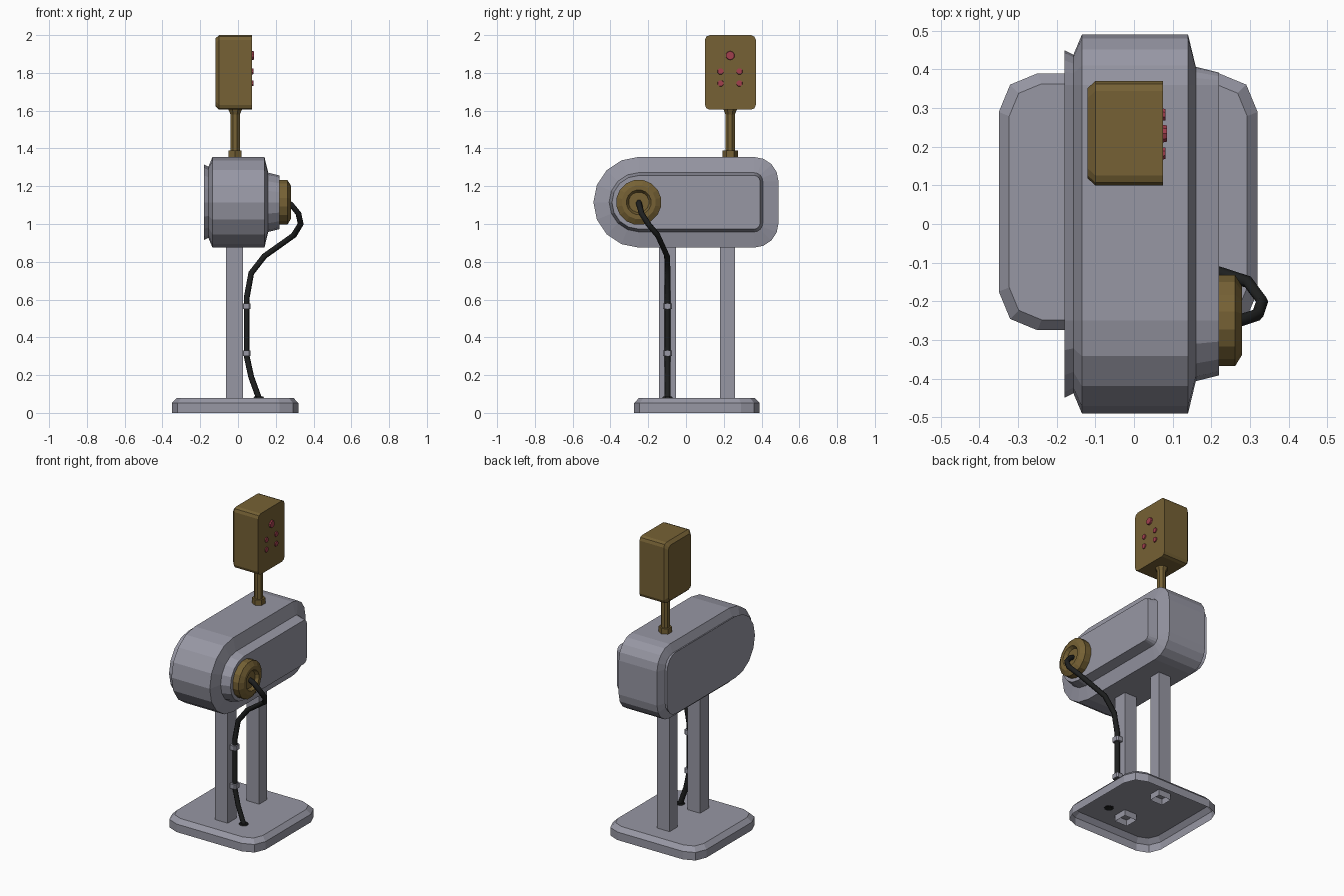
import bpy, bmesh
from math import sin, cos, pi

old = bpy.data.objects.get("Cube")
if old:
    bpy.data.objects.remove(old, do_unlink=True)


def material(name, rgb):
    m = bpy.data.materials.new(name)
    m.use_nodes = True
    m.diffuse_color = (*rgb, 1)
    m.node_tree.nodes["Principled BSDF"].inputs["Base Color"].default_value = (*rgb, 1)
    return m


GREY = material("blue grey", (0.31, 0.31, 0.37))
GOLD = material("dull gold", (0.18, 0.12, 0.035))
BLACK = material("cable black", (0.013, 0.014, 0.014))
RED = material("button red", (0.36, 0.05, 0.075))


def rounded(a0, a1, b0, b1, r_low, r_high, seg):
    """Rounded rectangle, with one corner radius at the a0 end and one at a1."""
    corners = [(a1 - r_high, b1 - r_high, r_high, 0), (a0 + r_low, b1 - r_low, r_low, 1),
               (a0 + r_low, b0 + r_low, r_low, 2), (a1 - r_high, b0 + r_high, r_high, 3)]
    return [(a + r * cos((q + i / seg) * pi / 2), b + r * sin((q + i / seg) * pi / 2))
            for a, b, r, q in corners for i in range(seg + 1)]


def circle(a, b, r, n):
    return [(a + r * cos((i + 0.5) * 2 * pi / n), b + r * sin((i + 0.5) * 2 * pi / n))
            for i in range(n)]


def loft(name, axis, layers, mat, cap_start=True):
    """Skin a list of (position, outline) layers along the x or z axis."""
    bm = bmesh.new()
    rings = []
    for t, outline in layers:
        rings.append([bm.verts.new((t, a, b) if axis == "x" else (a, b, t))
                      for a, b in outline])
    for lower, upper in zip(rings, rings[1:]):
        for i in range(len(lower)):
            j = (i + 1) % len(lower)
            bm.faces.new((lower[i], lower[j], upper[j], upper[i]))
    if cap_start:
        bm.faces.new(rings[0][::-1])
    bm.faces.new(rings[-1])
    bmesh.ops.remove_doubles(bm, verts=bm.verts, dist=0.0005)
    bmesh.ops.recalc_face_normals(bm, faces=bm.faces)
    mesh = bpy.data.meshes.new(name)
    bm.to_mesh(mesh)
    bm.free()
    mesh.materials.append(mat)
    obj = bpy.data.objects.new(name, mesh)
    bpy.context.collection.objects.link(obj)
    return obj


# Base plate: a hollow tray, open underneath
def base_outline(inset):
    r = 0.1 - inset * 0.6
    return rounded(-0.35 + inset, 0.32 - inset, -0.275 + inset, 0.39 - inset, r, r, 2)


loft("base_plate", "z", [(0, base_outline(0)), (0.052, base_outline(0)),
                         (0.08, base_outline(0.027))], GREY, cap_start=False)

# Two square posts, open at the foot
for name, y, half in (("front_post", -0.098, 0.045), ("rear_post", 0.22, 0.04)):
    box = [(-0.064, y - half), (0.026, y - half), (0.026, y + half), (-0.064, y + half)]
    loft(name, "z", [(0.04, box), (0.9, box)], GREY, cap_start=False)


# Housing: large round front end, smaller rounding at the back
def housing_outline(inset):
    return rounded(-0.49 + inset, 0.49 - inset, 0.875 + inset, 1.355 - inset,
                   0.24 - inset, 0.13 - inset, 4)


housing = [(-0.18, 0.04), (-0.157, 0.052), (-0.135, 0), (0.14, 0), (0.16, 0.083), (0.22, 0.098)]
loft("housing", "x", [(x, housing_outline(i)) for x, i in housing], GREY)

# Cable socket with a recessed centre
socket = [(0.215, 0.12), (0.262, 0.12), (0.28, 0.09), (0.28, 0.066), (0.26, 0.054)]
loft("cable_socket", "x", [(x, circle(-0.25, 1.115, r, 16)) for x, r in socket], GOLD)

# Cable from the socket down to the base
path = [(0.25, -0.25, 1.115), (0.28, -0.248, 1.105), (0.32, -0.235, 1.055),
        (0.332, -0.2, 1.0), (0.295, -0.15, 0.94), (0.14, -0.1, 0.83),
        (0.07, -0.098, 0.74), (0.046, -0.098, 0.61), (0.046, -0.098, 0.3),
        (0.07, -0.098, 0.19), (0.11, -0.098, 0.08)]
curve = bpy.data.curves.new("cable", "CURVE")
curve.dimensions = "3D"
curve.bevel_depth = 0.016
curve.bevel_resolution = 1
curve.use_fill_caps = True
spline = curve.splines.new("POLY")
spline.points.add(len(path) - 1)
for point, co in zip(spline.points, path):
    point.co = (*co, 1)
curve.materials.append(BLACK)
bpy.context.collection.objects.link(bpy.data.objects.new("cable", curve))
loft("cable_grommet", "z", [(0.078, circle(0.11, -0.098, 0.03, 8)),
                            (0.087, circle(0.11, -0.098, 0.026, 8))], BLACK)

# Clips holding the cable to the front post
for name, z in (("lower_clip", 0.315), ("upper_clip", 0.565)):
    clip = rounded(0.02, 0.067, -0.123, -0.073, 0.008, 0.008, 1)
    loft(name, "z", [(z - 0.015, clip), (z + 0.015, clip)], GREY)

# Mast: hexagonal foot, slim pole and flared top
loft("mast_foot", "z", [(z, circle(-0.015, 0.234, 0.04, 6)) for z in (1.35, 1.39)], GOLD)
pole = [(1.38, 0.027), (1.58, 0.027), (1.605, 0.038)]
loft("mast_pole", "z", [(z, circle(-0.015, 0.234, r, 8)) for z, r in pole], GOLD)


# Control box with a chamfered back
def box_outline(inset):
    return rounded(0.1 + inset, 0.37 - inset, 1.605 + inset, 2 - inset, 0.026, 0.026, 2)


loft("control_box", "x", [(-0.12, box_outline(0.018)), (-0.1, box_outline(0)),
                          (0.075, box_outline(0))], GOLD)

# Buttons: one large, four small
loft("large_button", "x", [(0.07, circle(0.234, 1.892, 0.025, 10)),
                           (0.085, circle(0.234, 1.892, 0.022, 10))], RED)
for side, y in (("front", 0.183), ("rear", 0.283)):
    for level, z in (("lower", 1.745), ("upper", 1.808)):
        loft(f"{side}_{level}_button", "x", [(0.07, circle(y, z, 0.018, 8)),
                                            (0.081, circle(y, z, 0.016, 8))], RED)
